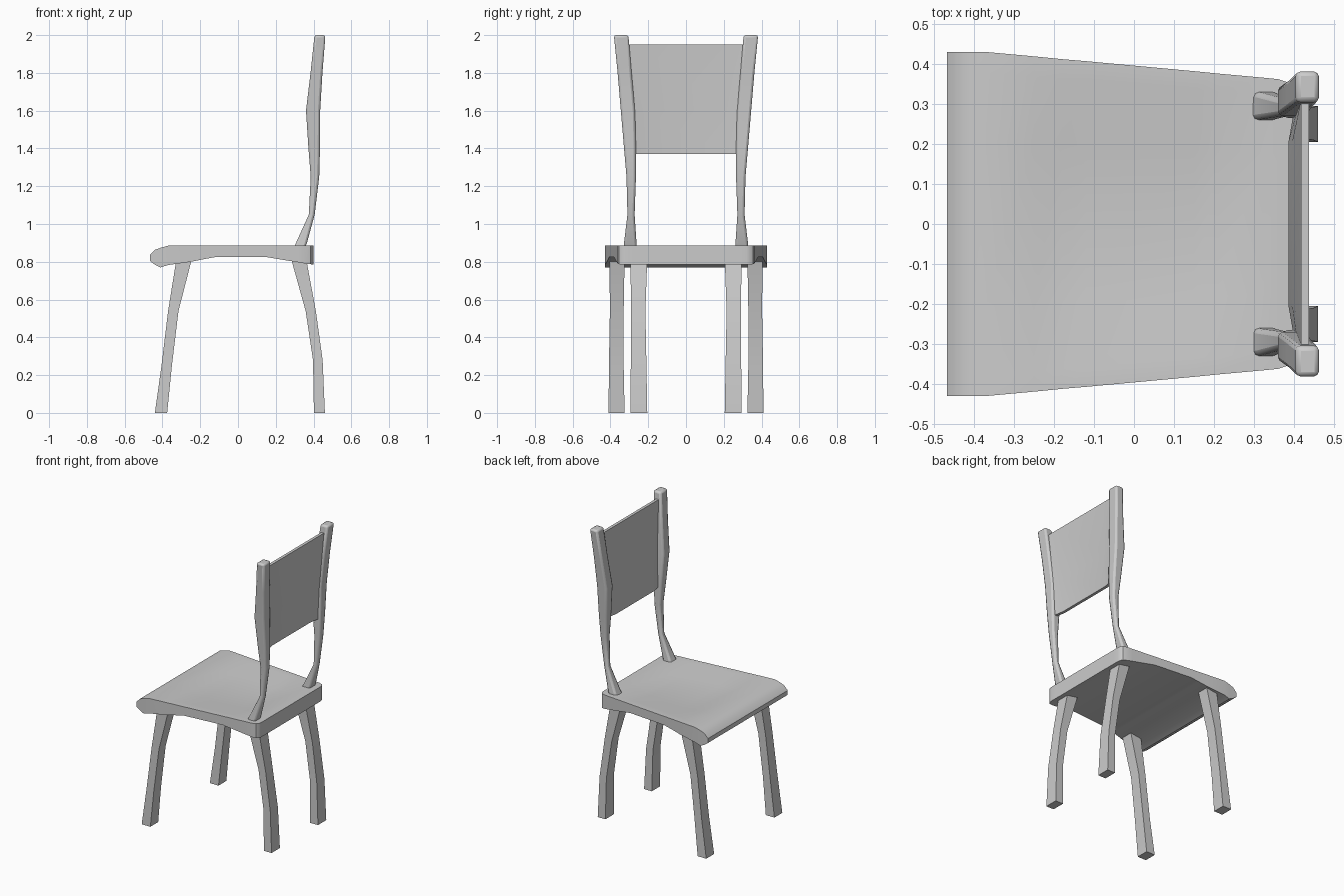
import bpy, bmesh

if "Cube" in bpy.data.objects:
    bpy.data.objects.remove(bpy.data.objects["Cube"])


def finish(name, bm, bevel=0.0):
    bmesh.ops.recalc_face_normals(bm, faces=bm.faces[:])
    me = bpy.data.meshes.new(name)
    bm.to_mesh(me)
    bm.free()
    ob = bpy.data.objects.new(name, me)
    bpy.context.collection.objects.link(ob)
    if bevel:
        mod = ob.modifiers.new("soft edges", 'BEVEL')
        mod.width = bevel
        mod.segments = 2
        mod.limit_method = 'ANGLE'
        mod.angle_limit = 0.9
    bpy.context.view_layer.objects.active = ob
    ob.select_set(True)
    bpy.ops.object.shade_smooth_by_angle(angle=0.6)
    ob.select_set(False)
    return ob


def loft(name, rings, bevel=0.0):
    """Skin a closed solid through equal-length rings of points."""
    bm = bmesh.new()
    rows = [[bm.verts.new(p) for p in ring] for ring in rings]
    n = len(rows[0])
    for a, b in zip(rows, rows[1:]):
        for i in range(n):
            j = (i + 1) % n
            bm.faces.new((a[i], a[j], b[j], b[i]))
    bm.faces.new(rows[0])
    bm.faces.new(rows[-1])
    return finish(name, bm, bevel)


def pair(name, stations, bevel=0.0):
    """Rectangular-section bar (z, x0, x1, y0, y1), one on each side."""
    for side, s in (("left", 1), ("right", -1)):
        rings = [[(x0, s * y0, z), (x1, s * y0, z), (x1, s * y1, z), (x0, s * y1, z)]
                 for z, x0, x1, y0, y1 in stations]
        loft(f"{name}_{side}", rings, bevel)


# Seat: stations of x, half width, top z, underside z, dip depth
seat = [
    (-.467, .43, .835, .805, 0), (-.44, .43, .863, .785, 0),
    (-.41, .43, .874, .77, 0), (-.37, .43, .885, .783, 0),
    (-.25, .419, .885, .80, .012), (-.18, .412, .885, .814, .02),
    (-.12, .407, .885, .825, .022), (.15, .382, .885, .825, .022),
    (.21, .376, .885, .815, .02), (.32, .366, .885, .797, 0),
    (.36, .362, .885, .79, 0), (.385, .354, .885, .787, 0),
    (.397, .338, .885, .786, 0), (.40, .32, .885, .785, 0),
]
fractions = (-1, -.88, -.48, .48, .88, 1)
rings = []
for x, half, top, low, dip in seat:
    upper = [(x, f * half, top - (dip if abs(f) < .5 else 0)) for f in fractions]
    lower = [(x, f * half, low) for f in reversed(fractions)]
    rings.append(upper + lower)
loft("seat", rings)

# Legs
pair("front_leg", [
    (0, -.44, -.375, .325, .41), (.25, -.405, -.35, .33, .408),
    (.54, -.37, -.315, .33, .403), (.82, -.325, -.243, .325, .405)])
pair("back_leg", [
    (0, .402, .46, .205, .295), (.28, .397, .448, .21, .292),
    (.54, .358, .412, .215, .29), (.82, .28, .36, .205, .295)])

# Back posts
pair("back_post", [
    (.86, .287, .35, .258, .332), (.90, .307, .365, .262, .328),
    (1.05, .375, .406, .272, .310), (1.25, .385, .43, .265, .315),
    (1.40, .373, .434, .265, .328), (1.60, .36, .435, .27, .345),
    (1.80, .384, .447, .288, .362), (2.0, .405, .463, .305, .382)], bevel=.012)

# Backrest panel: leans back and bows slightly forward in the middle
levels = [(1.37, .386, .272, .012), (1.60, .396, .278, .01), (1.95, .418, .312, 0)]
spread = (-1, -.75, .75, 1)
rings = []
for z, x, half, bow in levels:
    front = [(x + (bow if abs(f) == 1 else 0), f * half, z) for f in spread]
    back = [(px + .02, py, z) for px, py, z in reversed(front)]
    rings.append(front + back)
loft("backrest_panel", rings)
